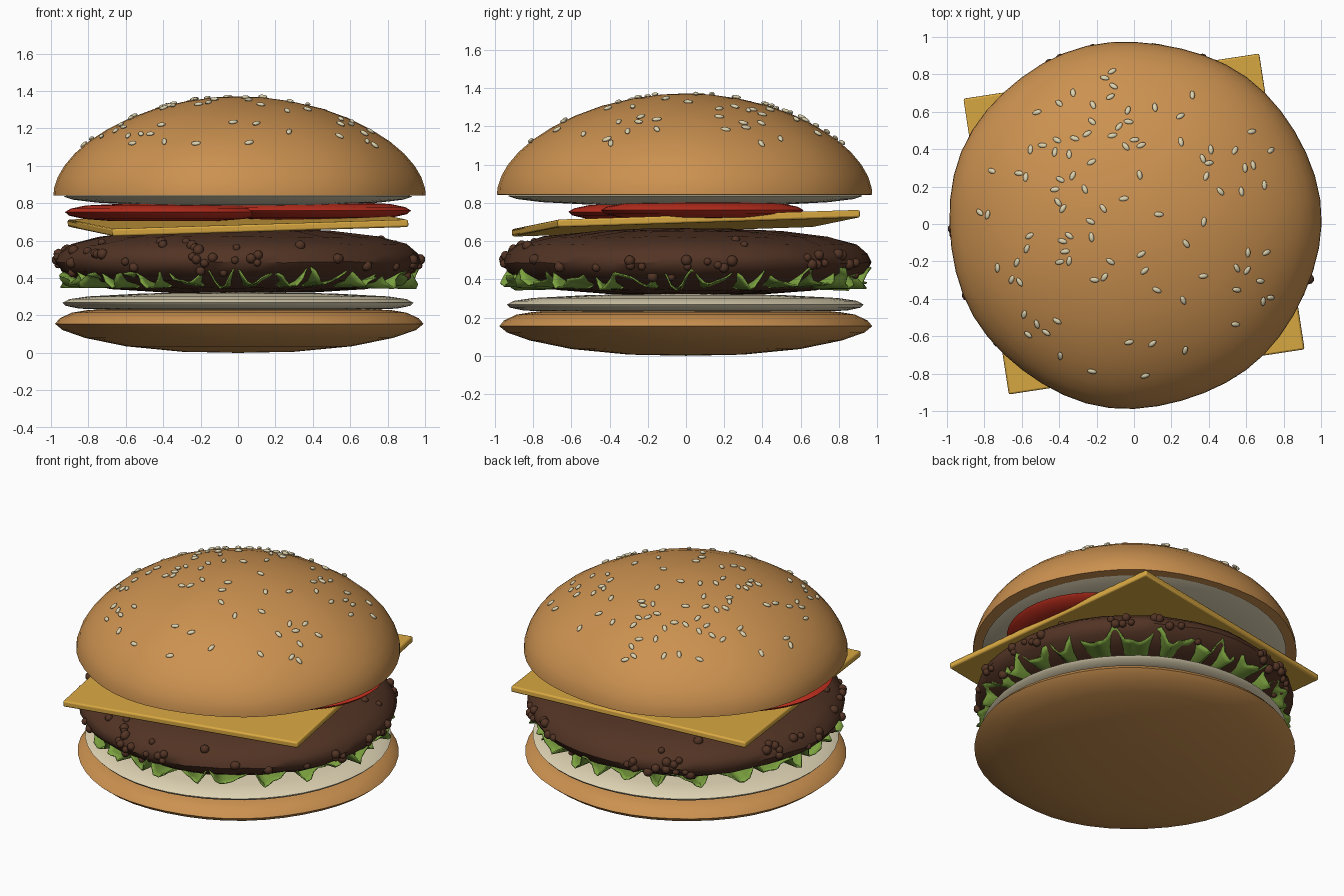
import bpy, bmesh, math, random
from mathutils import Vector, Matrix

if "Cube" in bpy.data.objects:
    bpy.data.objects.remove(bpy.data.objects["Cube"])

random.seed(11)


def material(name, rgb):
    m = bpy.data.materials.new(name)
    m.diffuse_color = (*rgb, 1)
    m.use_nodes = True
    m.node_tree.nodes["Principled BSDF"].inputs["Base Color"].default_value = m.diffuse_color
    return m


BUN = material("toasted bun", (0.60, 0.285, 0.08))
CREAM = material("cream sauce", (0.74, 0.66, 0.46))
MEAT = material("grilled meat", (0.085, 0.034, 0.018))
CHEESE = material("yellow cheese", (0.70, 0.40, 0.055))
TOMATO = material("red tomato", (0.55, 0.03, 0.014))
LEAF = material("green leaf", (0.20, 0.36, 0.05))
SEED = material("pale seed", (0.72, 0.64, 0.42))


def finish(bm, name, mat, angle=50):
    bmesh.ops.recalc_face_normals(bm, faces=bm.faces)
    me = bpy.data.meshes.new(name)
    bm.to_mesh(me)
    bm.free()
    me.materials.append(mat)
    ob = bpy.data.objects.new(name, me)
    bpy.context.collection.objects.link(ob)
    bpy.ops.object.select_all(action='DESELECT')
    ob.select_set(True)
    bpy.context.view_layer.objects.active = ob
    bpy.ops.object.shade_smooth_by_angle(angle=math.radians(angle))
    return ob


def wobble(a, amount, phase):
    # slightly uneven hand-made outline
    return 1 + amount * (0.5 * math.cos(2 * a) + 0.5 * math.sin(3 * a + phase)
                         + 0.35 * math.sin(7 * a + 2 * phase))


def lathe(name, profile, mat, center=(0, 0), amount=0.0, phase=0.0, segs=48, lump=0.0):
    bm = bmesh.new()
    rings = []
    for r, z in profile:
        if r == 0:
            rings.append([bm.verts.new((*center, z))])
            continue
        ring = []
        for i in range(segs):
            a = 2 * math.pi * i / segs
            rr = r * wobble(a, amount, phase) + random.uniform(-lump, lump)
            ring.append(bm.verts.new((center[0] + rr * math.cos(a), center[1] + rr * math.sin(a),
                                      z + random.uniform(-lump, lump))))
        rings.append(ring)
    for lo, hi in zip(rings, rings[1:]):
        for i in range(segs):
            j = (i + 1) % segs
            if len(lo) == 1:
                bm.faces.new((lo[0], hi[j], hi[i]))
            elif len(hi) == 1:
                bm.faces.new((lo[i], lo[j], hi[0]))
            else:
                bm.faces.new((lo[i], lo[j], hi[j], hi[i]))
    return finish(bm, name, mat)


# bottom bun
lathe("bottom_bun", [(0, 0), (0.3, 0.006), (0.6, 0.035), (0.82, 0.08), (0.94, 0.122), (0.98, 0.155),
                     (0.955, 0.185), (0.89, 0.215), (0.8, 0.23), (0.4, 0.235), (0, 0.235)],
      BUN, amount=0.01, phase=1)

# sauce layers
lathe("lower_sauce", [(0, 0.222), (0.6, 0.225), (0.85, 0.237), (0.92, 0.252), (0.935, 0.268),
                      (0.9, 0.287), (0.8, 0.302), (0.5, 0.318), (0, 0.325)], CREAM, amount=0.005)
lathe("upper_sauce", [(0, 0.785), (0.5, 0.79), (0.75, 0.803), (0.88, 0.819), (0.93, 0.835),
                      (0.9, 0.848), (0, 0.855)], CREAM, amount=0.005)

# patty
PATTY = [(0, 0.32), (0.4, 0.325), (0.68, 0.345), (0.85, 0.385), (0.94, 0.435), (0.97, 0.485),
         (0.955, 0.53), (0.89, 0.58), (0.75, 0.62), (0.5, 0.65), (0.25, 0.663), (0, 0.667)]
lathe("patty", PATTY, MEAT, amount=0.012, phase=2, lump=0.005)


def radius_at(profile, z):
    for (r0, z0), (r1, z1) in zip(profile, profile[1:]):
        if z0 <= z <= z1:
            return r0 + (r1 - r0) * (z - z0) / (z1 - z0)
    return 0


# meat crumbs round the patty rim, in small clusters
bm = bmesh.new()
for _ in range(45):
    a0, z0 = random.uniform(0, 2 * math.pi), random.uniform(0.40, 0.60)
    for _ in range(random.choice((1, 2, 3))):
        a = a0 + random.uniform(-0.07, 0.07)
        z = min(max(z0 + random.uniform(-0.04, 0.04), 0.39), 0.605)
        r = radius_at(PATTY, z) * wobble(a, 0.012, 2)
        bmesh.ops.create_icosphere(bm, subdivisions=2, radius=random.uniform(0.02, 0.031),
                                   matrix=Matrix.Translation((r * math.cos(a), r * math.sin(a), z)))
finish(bm, "meat_crumbs", MEAT)

# lettuce: ruffled ring weaving through the patty underside
bm = bmesh.new()
N, rows = 240, []
for k in range(6):
    t = k / 5
    row = []
    for i in range(N):
        a = 2 * math.pi * i / N
        wave = math.sin(27 * a + 1.2 * math.sin(4 * a)) + 0.5 * math.sin(43 * a + 1)
        r = 0.74 + 0.195 * t + t * (0.018 * math.sin(61 * a) + 0.02 * math.sin(17 * a + 2))
        z = 0.372 + 0.035 * t + (0.012 + 0.028 * t) * wave
        row.append(bm.verts.new((r * math.cos(a), r * math.sin(a), z)))
    rows.append(row)
for lo, hi in zip(rows, rows[1:]):
    for i in range(N):
        j = (i + 1) % N
        bm.faces.new((lo[i], hi[i], hi[j], lo[j]))
lettuce = finish(bm, "lettuce", LEAF)
sol = lettuce.modifiers.new("thickness", 'SOLIDIFY')
sol.thickness = 0.008

# cheese slice, turned and slightly tilted
bm = bmesh.new()
bmesh.ops.create_cube(bm, size=1)
normal = Vector((-0.026, -0.036, 1)).normalized()
tilt = Vector((0, 0, 1)).rotation_difference(normal).to_matrix().to_4x4()
bmesh.ops.transform(bm, verts=bm.verts, matrix=Matrix.Translation((0, 0, 0.693)) @ tilt
                    @ Matrix.Rotation(math.radians(8.7), 4, 'Z') @ Matrix.Diagonal((1.6, 1.6, 0.04, 1)))
cheese = finish(bm, "cheese_slice", CHEESE)
bev = cheese.modifiers.new("soft edges", 'BEVEL')
bev.width, bev.segments = 0.01, 2

# two tomato slices
for side, s in (("left", -1), ("right", 1)):
    d = 0.004 * s
    lathe(side + "_tomato", [(0, 0.708 + d), (0.3, 0.71 + d), (0.43, 0.72 + d), (0.51, 0.738 + d),
                             (0.53, 0.757 + d), (0.5, 0.775 + d), (0.42, 0.792 + d), (0.25, 0.8 + d),
                             (0, 0.803 + d)], TOMATO, center=(0.395 * s, 0.085 * s), segs=40)

# top bun
DOME = [(0.988, 0.842), (0.985, 0.88), (0.965, 0.94), (0.93, 1.0), (0.875, 1.065), (0.8, 1.13),
        (0.7, 1.195), (0.58, 1.255), (0.44, 1.307), (0.28, 1.345), (0.13, 1.366), (0, 1.372)]
lathe("top_bun", [(0, 0.84), (0.9, 0.84)] + DOME, BUN, amount=0.014, phase=0.6)

# sesame seeds lying on the dome
bm = bmesh.new()
spots = []
while len(spots) < 98:
    x, y = random.uniform(-0.83, 0.83), random.uniform(-0.83, 0.83)
    if 0.12 < math.hypot(x, y) < 0.83 and all(math.hypot(x - u, y - v) > 0.04 for u, v in spots):
        spots.append((x, y))
for x, y in spots:
    r = math.hypot(x, y)
    for (r0, z0), (r1, z1) in zip(DOME, DOME[1:]):
        if r1 <= r <= r0:
            z = z0 + (z1 - z0) * (r0 - r) / (r0 - r1)
            n = Vector((x / r * (z1 - z0), y / r * (z1 - z0), r0 - r1)).normalized()
            break
    turn = Vector((0, 0, 1)).rotation_difference(n).to_matrix().to_4x4()
    place = (Matrix.Translation(Vector((x, y, z)) + n * 0.006) @ turn
             @ Matrix.Rotation(random.uniform(0, math.pi), 4, 'Z') @ Matrix.Diagonal((0.026, 0.014, 0.01, 1)))
    bmesh.ops.create_uvsphere(bm, u_segments=10, v_segments=6, radius=1, matrix=place)
finish(bm, "sesame_seeds", SEED)
